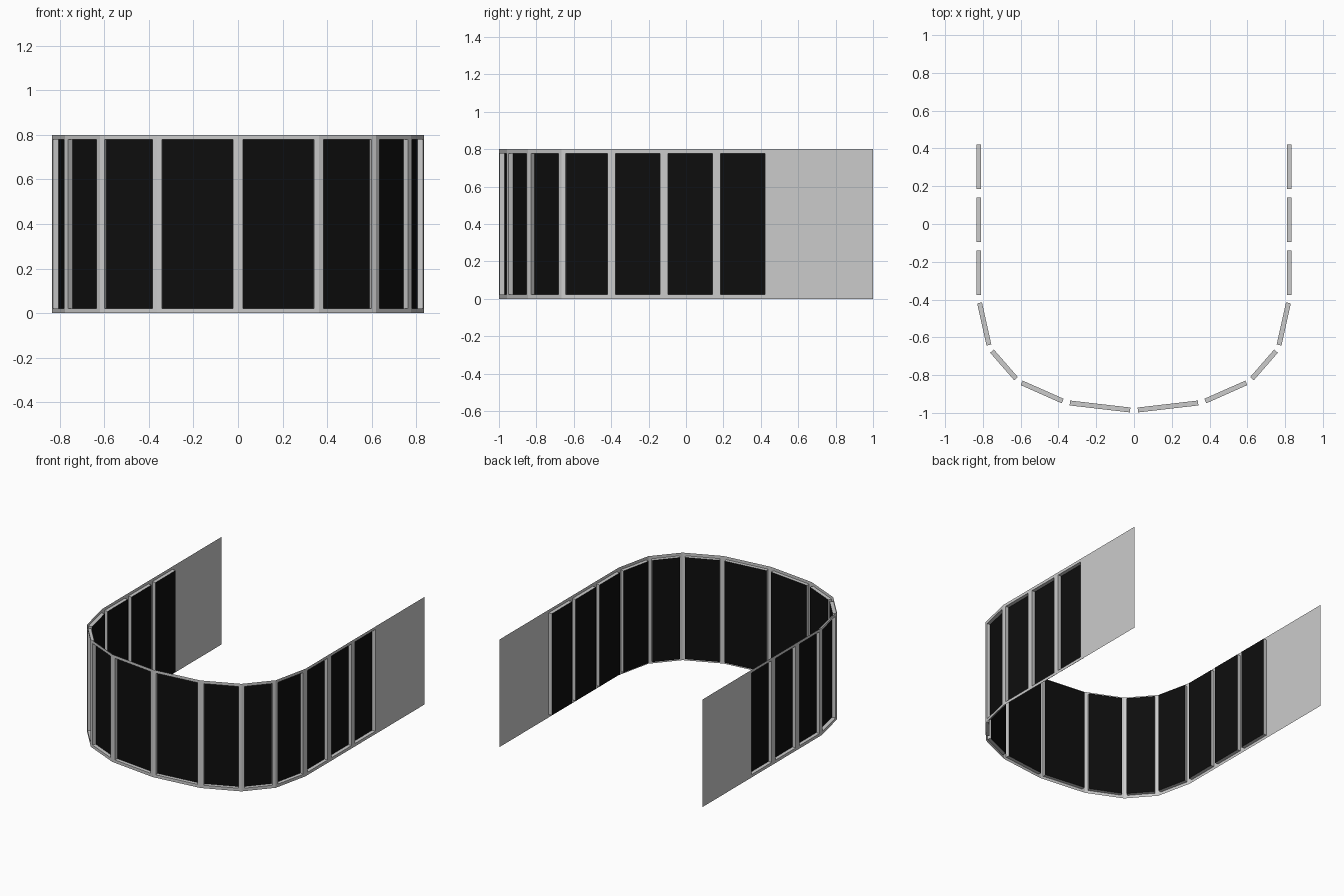
import bpy, bmesh

if "Cube" in bpy.data.objects:
    bpy.data.objects.remove(bpy.data.objects["Cube"])

HEIGHT, BORDER, DEPTH = 0.8, 0.022, 0.026

# Plan outline of the right half, from the front centre to the rear end
half = [(0, -0.997), (0.363, -0.958), (0.62, -0.844), (0.776, -0.665),
        (0.835, -0.399), (0.835, -0.118), (0.835, 0.163), (0.835, 0.444),
        (0.835, 1.0)]
half[0] = (0, -1.0)
path = [(-x, y) for x, y in reversed(half[1:])] + half

# Thin faceted wall following the outline
bm = bmesh.new()
low = [bm.verts.new((x, y, 0)) for x, y in path]
top = [bm.verts.new((x, y, HEIGHT)) for x, y in path]
walls = [bm.faces.new((low[i], low[i + 1], top[i + 1], top[i]))
         for i in range(len(path) - 1)]
bm.normal_update()

# Recess a window in every wall except the plain rear ends
windows = walls[1:-1]
bmesh.ops.inset_individual(bm, faces=windows, thickness=BORDER, use_even_offset=True)
bm.normal_update()
panes = bmesh.ops.extrude_discrete_faces(bm, faces=windows)["faces"]
bm.normal_update()
for f in panes:
    bmesh.ops.translate(bm, verts=f.verts[:], vec=f.normal * -DEPTH)
    f.material_index = 1
bm.normal_update()


def make_part(name, index, color=None):
    """Keep only the faces tagged with index and turn them into an object."""
    part = bm.copy()
    bmesh.ops.delete(part, geom=[f for f in part.faces if f.material_index != index],
                     context='FACES')
    for f in part.faces:
        f.material_index = 0
    mesh = bpy.data.meshes.new(name)
    part.to_mesh(mesh)
    part.free()
    obj = bpy.data.objects.new(name, mesh)
    bpy.context.collection.objects.link(obj)
    if color:
        mat = bpy.data.materials.new(name)
        mat.diffuse_color = color
        mat.use_nodes = True
        mat.node_tree.nodes["Principled BSDF"].inputs["Base Color"].default_value = mat.diffuse_color
        mesh.materials.append(mat)
    return obj


# Grey frame with plain rear walls, and the black panes
make_part("window_frame", 0)
make_part("window_glass", 1, (0.004, 0.004, 0.004, 1))
bm.free()
